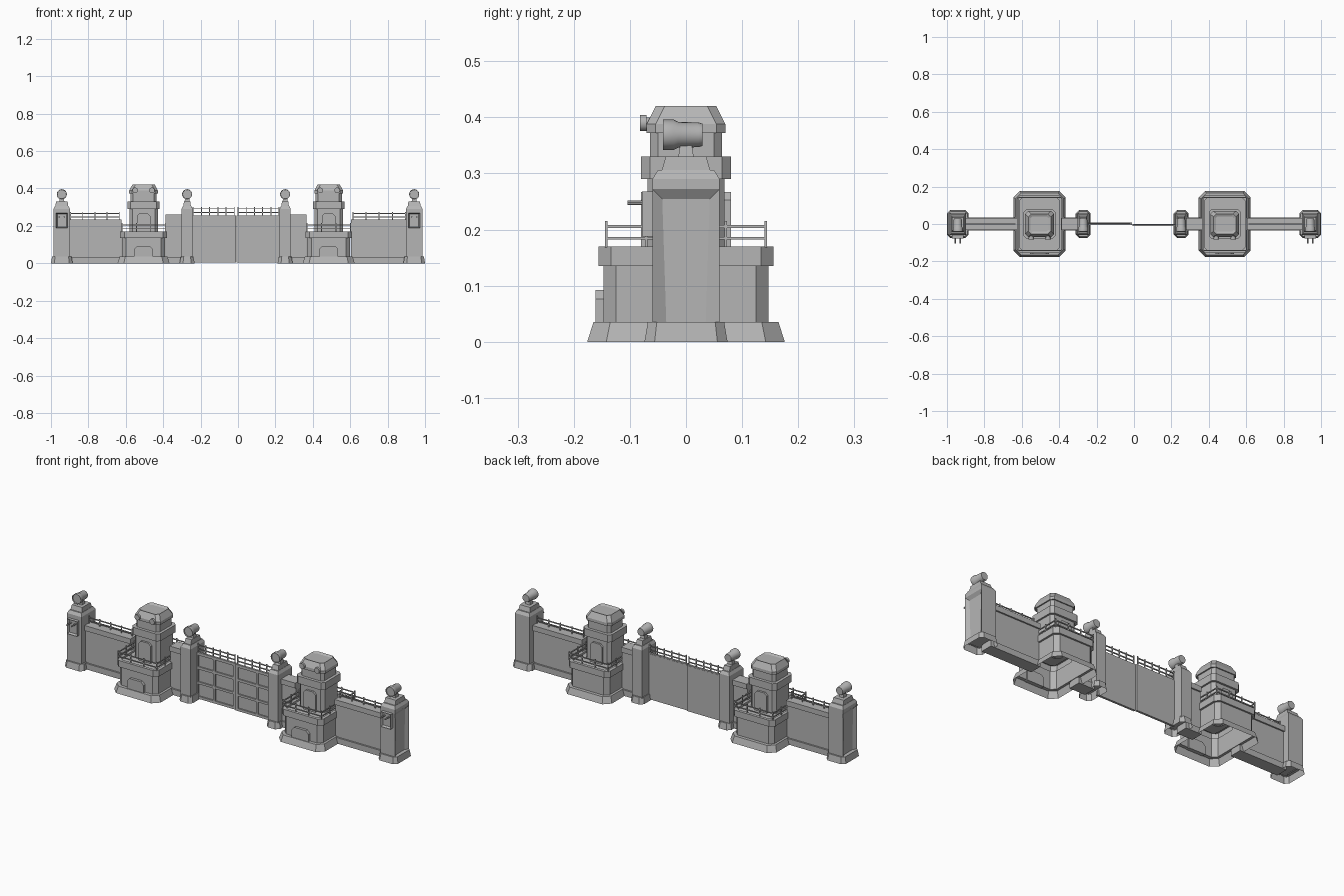
import bpy, bmesh, math
from mathutils import Matrix, Vector

if "Cube" in bpy.data.objects:
    bpy.data.objects.remove(bpy.data.objects["Cube"], do_unlink=True)

GREY = (0.46, 0.46, 0.46, 1)
stone = bpy.data.materials.new("stone_grey")
stone.use_nodes = True
stone.diffuse_color = GREY
stone.node_tree.nodes["Principled BSDF"].inputs["Base Color"].default_value = GREY


def finish(name, bm, at=(0, 0, 0), smooth=False):
    bmesh.ops.recalc_face_normals(bm, faces=bm.faces)
    mesh = bpy.data.meshes.new(name)
    bm.to_mesh(mesh)
    bm.free()
    mesh.materials.append(stone)
    ob = bpy.data.objects.new(name, mesh)
    ob.location = at
    bpy.context.collection.objects.link(ob)
    if smooth:
        bpy.ops.object.select_all(action="DESELECT")
        ob.select_set(True)
        bpy.context.view_layer.objects.active = ob
        bpy.ops.object.shade_smooth_by_angle(angle=math.radians(35))
    return ob


def add_box(bm, x0, x1, y0, y1, z0, z1):
    mid = Vector((x0 + x1, y0 + y1, z0 + z1)) / 2
    size = Matrix.Diagonal((x1 - x0, y1 - y0, z1 - z0, 1))
    bmesh.ops.create_cube(bm, size=1, matrix=Matrix.Translation(mid) @ size)


def inset_faces(bm, direction, thickness, depth, zmin=0):
    """Sink a panel into the largest face that looks along direction."""
    bmesh.ops.recalc_face_normals(bm, faces=bm.faces)
    faces = [f for f in bm.faces if f.normal.dot(Vector(direction)) > 0.95]
    face = max(faces, key=lambda f: f.calc_area())
    bmesh.ops.inset_region(bm, faces=[face], thickness=thickness, depth=0)
    bmesh.ops.translate(bm, verts=face.verts, vec=Vector(direction) * -depth)


def loft_mesh(sections, bottom=False):
    """Stack rectangular rings (z, half x, half y, corner cut)."""
    bm = bmesh.new()
    rings = []
    for z, a, b, c in sections:
        pts = []
        for sx, sy in ((1, 1), (-1, 1), (-1, -1), (1, -1)):
            if c:
                pair = [(sx * a, sy * (b - c)), (sx * (a - c), sy * b)]
                pts += pair if sx * sy > 0 else pair[::-1]
            else:
                pts.append((sx * a, sy * b))
        rings.append([bm.verts.new((x, y, z)) for x, y in pts])
    for lo, hi in zip(rings, rings[1:]):
        n = len(lo)
        for i in range(n):
            j = (i + 1) % n
            bm.faces.new((lo[i], lo[j], hi[j], hi[i]))
    bm.faces.new(rings[-1])
    if bottom:
        bm.faces.new(rings[0][::-1])
    return bm


def arch_plate(name, at, half, z0, z1, cut, y0, y1):
    """Upright plate with clipped top corners."""
    bm = bmesh.new()
    outline = [(-half, z0), (half, z0), (half, z1 - cut), (half - cut, z1),
               (cut - half, z1), (-half, z1 - cut)]
    face = bm.faces.new([bm.verts.new((x, y0, z)) for x, z in outline])
    out = bmesh.ops.extrude_face_region(bm, geom=[face])
    moved = [g for g in out["geom"] if isinstance(g, bmesh.types.BMVert)]
    bmesh.ops.translate(bm, verts=moved, vec=(0, y1 - y0, 0))
    finish(name, bm, at)


def turned(name, at, profile, sides=20):
    """Round part along y from (y, radius) steps."""
    bm = bmesh.new()
    rings = []
    for y, r in profile:
        angles = [math.tau * i / sides for i in range(sides)]
        rings.append([bm.verts.new((r * math.cos(t), y, r * math.sin(t))) for t in angles])
    for lo, hi in zip(rings, rings[1:]):
        for i in range(sides):
            j = (i + 1) % sides
            bm.faces.new((lo[i], lo[j], hi[j], hi[i]))
    bm.faces.new(rings[0])
    bm.faces.new(rings[-1])
    finish(name, bm, at, smooth=True)


def railing(name, points, z, height, gap, t=0.0025):
    """Posts and two rails along an axis-aligned path."""
    bm = bmesh.new()
    for p, q in zip(points, points[1:]):
        p, q = Vector(p), Vector(q)
        n = max(1, round((q - p).length / gap))
        for i in range(n + 1):
            c = p.lerp(q, i / n)
            add_box(bm, c.x - t, c.x + t, c.y - t, c.y + t, z, z + height)
        x0, x1 = sorted((p.x, q.x))
        y0, y1 = sorted((p.y, q.y))
        for level in (0.35, 0.8):
            h = z + height * level
            add_box(bm, x0 - t, x1 + t, y0 - t, y1 + t, h - t, h + t)
    finish(name, bm)


def lamp_post(side, kind, x, half, base_half, panel):
    at = (x, 0, 0)
    finish(f"{side}_{kind}_base", loft_mesh([
        (0, base_half, 0.074, 0.018), (0.035, base_half - 0.006, 0.068, 0.016)]), at)
    bm = loft_mesh([(0.03, half, 0.06, 0), (0.272, half, 0.06, 0),
                    (0.29, half, 0.06, 0), (0.306, half - 0.008, 0.05, 0)])
    if panel:
        inset_faces(bm, (panel, 0, 0), 0.025, 0.012)
    finish(f"{side}_{kind}_body", bm, at)
    finish(f"{side}_{kind}_cap", loft_mesh([
        (0.3, half - 0.009, 0.045, 0), (0.33, half - 0.013, 0.036, 0)]), at)
    # swivel lamp on a small foot
    finish(f"{side}_{kind}_lamp_foot", loft_mesh([
        (0.328, 0.014, 0.014, 0), (0.36, 0.009, 0.009, 0)]), at)
    turned(f"{side}_{kind}_lamp", (x, 0, 0.369), [
        (-0.036, 0.02), (-0.036, 0.024), (-0.041, 0.025), (-0.041, 0.027),
        (-0.022, 0.027), (-0.014, 0.023), (0.022, 0.022), (0.029, 0.02)])


def wall(name, x0, x1, top):
    bm = bmesh.new()
    add_box(bm, x0, x1, -0.034, 0.034, 0, 0.032)
    add_box(bm, x0, x1, -0.025, 0.025, 0.03, top - 0.025)
    add_box(bm, x0, x1, -0.033, 0.033, top - 0.028, top)
    finish(name, bm)


def tower(side, x):
    at = (x, 0, 0)
    finish(f"{side}_tower_bastion", loft_mesh([
        (0, 0.139, 0.176, 0.034), (0.035, 0.128, 0.165, 0.03),
        (0.035, 0.115, 0.147, 0.022), (0.135, 0.115, 0.147, 0.022),
        (0.135, 0.125, 0.156, 0.022), (0.17, 0.125, 0.156, 0.022),
        (0.17, 0.108, 0.14, 0.016), (0.16, 0.108, 0.14, 0.016)]), at)
    arch_plate(f"{side}_tower_hatch", at, 0.05, 0.03, 0.092, 0.016, -0.161, -0.14)
    finish(f"{side}_tower_shaft", loft_mesh([
        (0.155, 0.076, 0.069, 0.016), (0.29, 0.076, 0.069, 0.016),
        (0.29, 0.085, 0.08, 0.016), (0.33, 0.085, 0.08, 0.016)]), at)
    for face, y in (("front", -1), ("back", 1)):
        arch_plate(f"{side}_tower_{face}_door", at, 0.036, 0.16, 0.267, 0.014,
                   y * 0.08, y * 0.066)
    bm = loft_mesh([
        (0.325, 0.07, 0.064, 0.014), (0.372, 0.07, 0.064, 0.014),
        (0.372, 0.077, 0.07, 0.016), (0.388, 0.077, 0.07, 0.016),
        (0.42, 0.06, 0.054, 0.016)])
    inset_faces(bm, (0, 0, 1), 0.014, 0.006)
    finish(f"{side}_tower_head", bm, at)
    for n, dx in (("right", -0.045), ("left", 0.045)):
        turned(f"{side}_tower_{n}_spotlight", (x + dx, 0, 0.39),
               [(-0.082, 0.015), (-0.07, 0.015), (-0.07, 0.01), (-0.058, 0.01)], 14)
    a, b = 0.116, 0.142
    railing(f"{side}_tower_railing", [(x - a, -b), (x + a, -b), (x + a, b),
                                      (x - a, b), (x - a, -b)], 0.168, 0.047, 0.075)


# towers, posts and walls on both sides of the gate
GATE = -0.01
for side, s in (("right", -1), ("left", 1)):
    tx, gx, ex = GATE + s * 0.495, GATE + s * 0.262, s * 0.942
    tower(side, tx)
    lamp_post(side, "gate_post", gx, 0.03, 0.04, 0)
    lamp_post(side, "end_post", ex, 0.044, 0.058, s)
    # hooded port with two rods on the end post
    bm = bmesh.new()
    add_box(bm, -0.03, 0.03, -0.078, -0.055, 0.188, 0.268)
    inset_faces(bm, (0, -1, 0), 0.008, 0.012)
    finish(f"{side}_end_post_port", bm, (ex, 0, 0))
    for n, dx in (("right", -0.014), ("left", 0.014)):
        turned(f"{side}_end_post_{n}_rod", (ex + dx, 0, 0.248),
               [(-0.104, 0.004), (-0.06, 0.004)], 8)
    outer = sorted((ex - s * 0.035, tx + s * 0.118))
    inner = sorted((tx - s * 0.118, gx + s * 0.02))
    wall(f"{side}_outer_wall", *outer, 0.235)
    wall(f"{side}_inner_wall", *inner, 0.26)
    r0, r1 = outer[0] + 0.012, outer[1] - 0.012
    railing(f"{side}_outer_wall_railing", [(r0, 0), (r1, 0)], 0.233, 0.042, 0.065)

    # gate leaf: back sheet with a raised grid of bars
    bm = bmesh.new()
    y = -0.003 * s
    near, far = 0.002, 0.234
    def slab(u0, u1, y0, y1, z0, z1):
        x0, x1 = sorted((GATE + s * u0, GATE + s * u1))
        add_box(bm, x0, x1, y0 + y, y1 + y, z0, z1)
    slab(near, far, -0.001, 0.004, 0.004, 0.25)
    for u0, u1 in ((near, 0.017), (0.125, 0.137), (0.226, far)):
        slab(u0, u1, -0.008, 0.003, 0.004, 0.25)
    for z0, z1 in ((0.004, 0.018), (0.084, 0.096), (0.164, 0.178), (0.24, 0.255)):
        slab(near, far, -0.008, 0.003, z0, z1)
    finish(f"{side}_gate_leaf", bm)
    railing(f"{side}_gate_railing", [(GATE + s * 0.01, y), (GATE + s * 0.23, y)],
            0.254, 0.047, 0.045)
